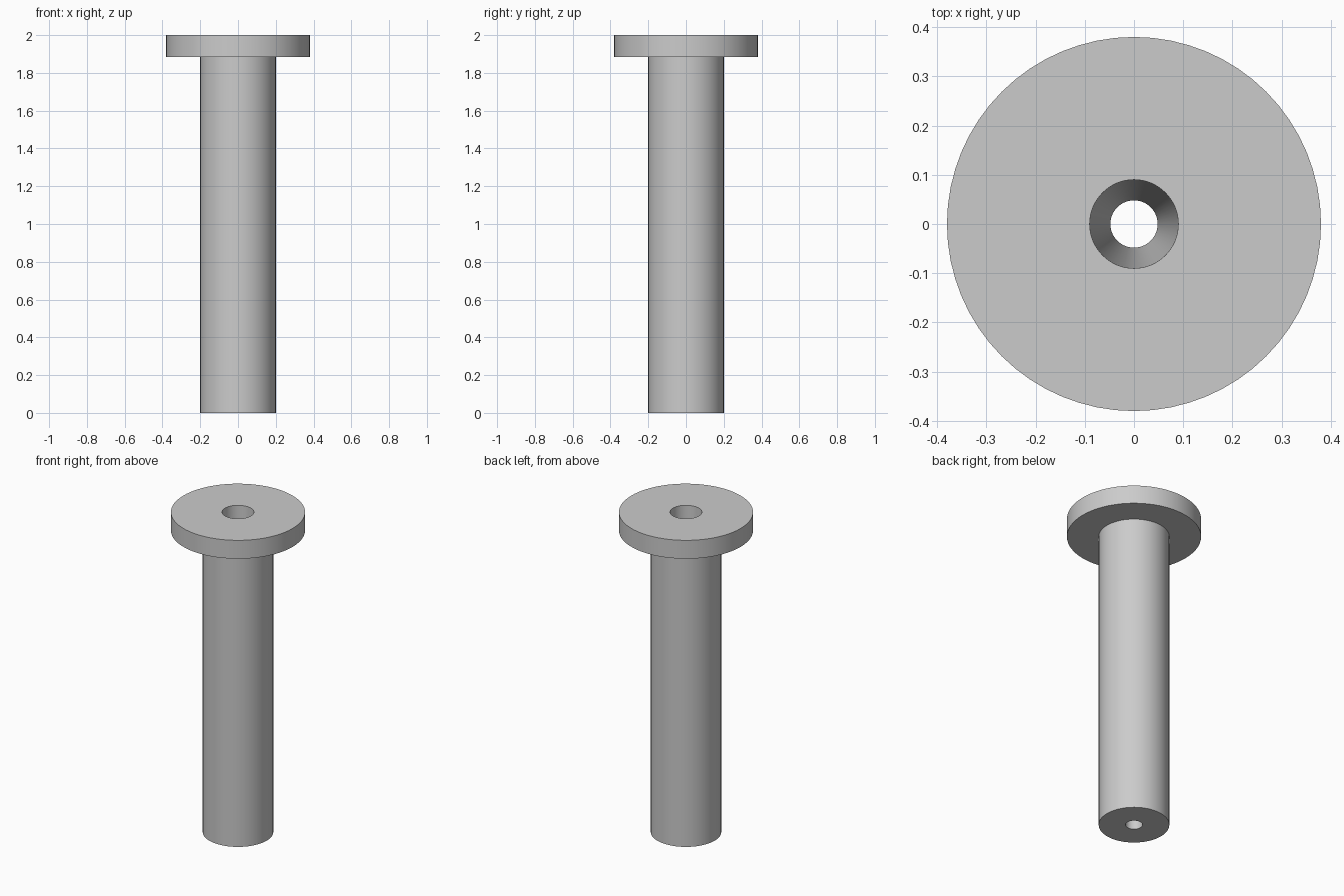
import bpy
import bmesh
import math
from mathutils import Matrix, Vector

default = bpy.data.objects.get("Cube")
if default:
    bpy.data.objects.remove(default, do_unlink=True)

SEGMENTS = 64

# Single plain grey
grey = bpy.data.materials.new("light_grey")
grey.use_nodes = True
colour = (0.6, 0.6, 0.6, 1.0)
grey.diffuse_color = colour
grey.node_tree.nodes["Principled BSDF"].inputs["Base Color"].default_value = colour


def lathe(name, profile):
    """Revolve a closed (radius, height) profile around the z axis."""
    bm = bmesh.new()
    verts = [bm.verts.new((r, 0, z)) for r, z in profile]
    edges = [bm.edges.new((v, verts[i - 1])) for i, v in enumerate(verts)]
    bmesh.ops.spin(bm, geom=verts + edges, cent=Vector(), axis=(0, 0, 1),
                   angle=math.tau, steps=SEGMENTS, use_merge=True)
    bmesh.ops.remove_doubles(bm, verts=bm.verts[:], dist=0.0001)
    bmesh.ops.recalc_face_normals(bm, faces=bm.faces[:])
    mesh = bpy.data.meshes.new(name)
    bm.to_mesh(mesh)
    bm.free()
    mesh.materials.append(grey)
    obj = bpy.data.objects.new(name, mesh)
    bpy.context.collection.objects.link(obj)
    bpy.ops.object.select_all(action='DESELECT')
    obj.select_set(True)
    bpy.context.view_layer.objects.active = obj
    bpy.ops.object.shade_smooth_by_angle(angle=math.radians(30))
    return obj


# Round shank and wide flange, with a tapered bore running right through
height, flange_base = 2.0, 1.885
shank_radius, flange_radius = 0.2, 0.38
bore_bottom, bore_top = 0.048, 0.09

lathe("flanged_sleeve", [
    (bore_bottom, 0),
    (shank_radius, 0),
    (shank_radius, flange_base),
    (flange_radius, flange_base),
    (flange_radius, height),
    (bore_top, height),
])
